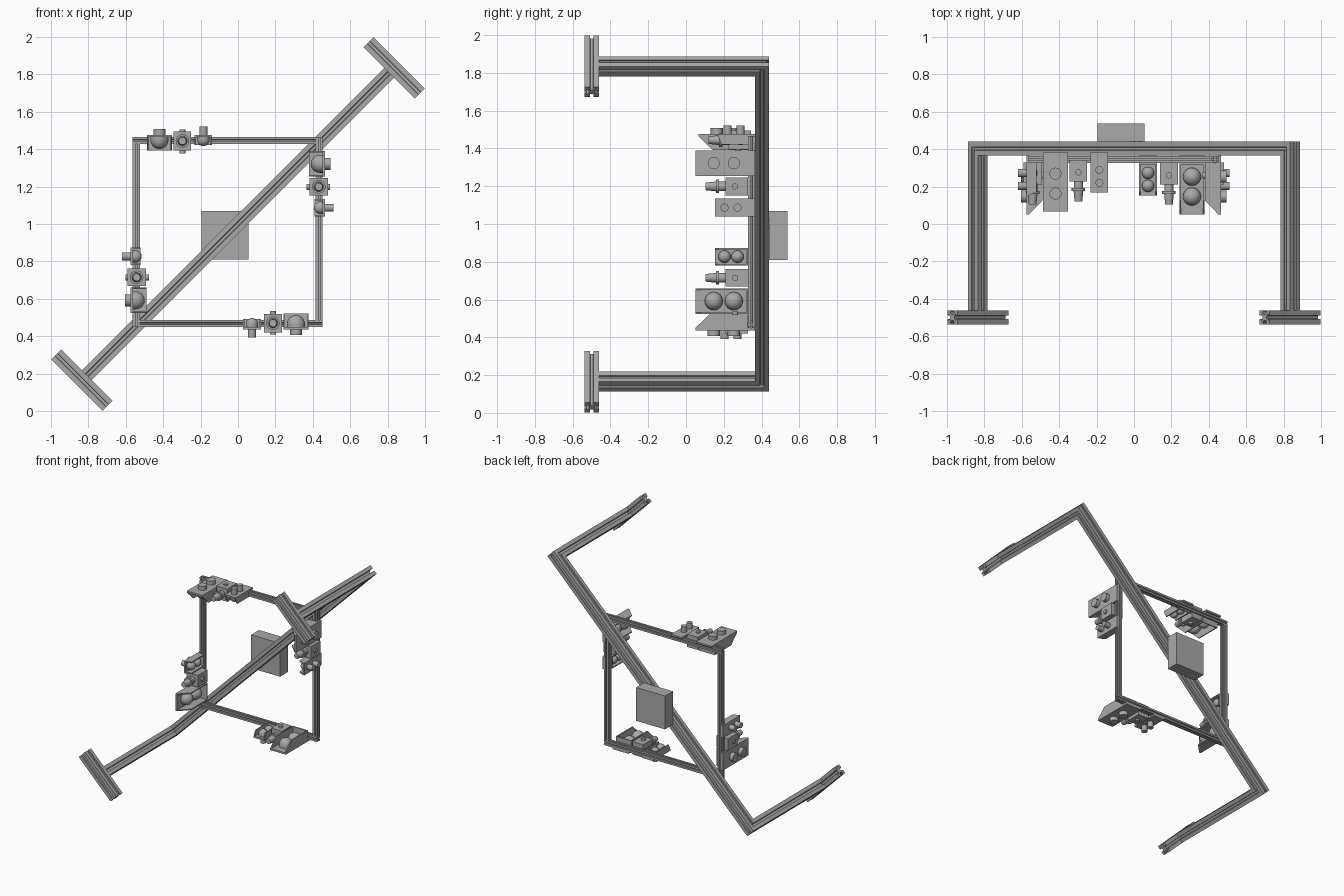
import bpy, bmesh, math
from mathutils import Matrix, Vector

cube = bpy.data.objects.get("Cube")
if cube:
    bpy.data.objects.remove(cube, do_unlink=True)

grey = bpy.data.materials.new("aluminium_grey")
grey.use_nodes = True
COLOUR = (0.4, 0.4, 0.4, 1)
grey.diffuse_color = COLOUR
grey.node_tree.nodes["Principled BSDF"].inputs["Base Color"].default_value = COLOUR


def finish(name, bm):
    """Turn a bmesh into a grey mesh with sharp edges kept."""
    bmesh.ops.recalc_face_normals(bm, faces=bm.faces)
    mesh = bpy.data.meshes.new(name)
    bm.to_mesh(mesh)
    bm.free()
    mesh.materials.append(grey)
    mesh.shade_smooth()
    mesh.set_sharp_from_angle(angle=math.radians(30))
    return mesh


def place(name, mesh, matrix):
    ob = bpy.data.objects.new(name, mesh)
    ob.matrix_world = matrix
    bpy.context.collection.objects.link(ob)


def turn(degrees, axis):
    return Matrix.Rotation(math.radians(degrees), 4, axis)


def prism(bm, ring_a, ring_b):
    a = [bm.verts.new(p) for p in ring_a]
    b = [bm.verts.new(p) for p in ring_b]
    bm.faces.new(a)
    bm.faces.new(b)
    for i in range(len(a)):
        j = (i + 1) % len(a)
        bm.faces.new((a[i], a[j], b[j], b[i]))


def box(bm, x, y, z):
    size = Vector((x[1] - x[0], y[1] - y[0], z[1] - z[0]))
    mid = Vector((sum(x), sum(y), sum(z))) / 2
    bmesh.ops.create_cube(bm, size=1, matrix=Matrix.Translation(mid) @ Matrix.Diagonal(size).to_4x4())


def rod(bm, a, b, r1, r2=None):
    """Round rod or cone from a to b."""
    a, b = Vector(a), Vector(b)
    m = Matrix.Translation((a + b) / 2) @ (b - a).to_track_quat('Z', 'Y').to_matrix().to_4x4()
    bmesh.ops.create_cone(bm, cap_ends=True, segments=24, radius1=r1,
                          radius2=r1 if r2 is None else r2, depth=(b - a).length, matrix=m)


def slotted_bar(name, half, z0, z1, miter0=0, miter1=0):
    """T-slot extrusion along local z; miters slant the ends along local y."""
    quarter = [(1, -1), (1, -.26), (.76, -.26), (.76, -.5), (.42, -.2),
               (.42, .2), (.76, .5), (.76, .26), (1, .26)]
    ring = []
    for k in range(4):
        spin = Matrix.Rotation(k * math.pi / 2, 2)
        ring += [spin @ Vector(p) * half for p in quarter]
    bm = bmesh.new()
    prism(bm, [(p.x, p.y, z0 + miter0 * p.y) for p in ring],
          [(p.x, p.y, z1 + miter1 * p.y) for p in ring])
    return finish(name, bm)


# Main stand: diagonal beam, two forward arms, two crossbar feet
H = 0.0375
REACH = 0.835
half_beam = REACH * math.sqrt(2)
place("diagonal_beam", slotted_bar("diagonal_beam", H, -half_beam, half_beam, -1, 1),
      Matrix.Translation((0, 0.4025, 1)) @ turn(45, 'Y'))
arm = slotted_bar("arm", H, 0, 0.865, -1, 0)
foot = slotted_bar("foot", H, -0.193, 0.193)
for side, label in ((1, "left"), (-1, "right")):
    x, z = side * REACH, 1 + side * REACH
    place(label + "_arm", arm, Matrix.Translation((x, 0.4025, z))
          @ turn(45 if side > 0 else 225, 'Y') @ turn(90, 'X'))
    place(label + "_foot", foot, Matrix.Translation((x, -0.499, z)) @ turn(-45, 'Y'))

# Control box on the back
bm = bmesh.new()
box(bm, (-0.195, 0.055), (0.44, 0.537), (0.81, 1.07))
place("control_box", finish("control_box", bm), Matrix())


# Sensor parts, drawn for the top bar: x along the bar, z outward
def twin_dome_unit(name, x, half, y0, slope, inner, centres, dome_r, dome_z, knob_r, knob_top):
    """Open wedge housing with two inward domes and two outward knobs."""
    plate, top, back, wall = 0.507, 0.52, 0.325, 0.008
    bm = bmesh.new()
    box(bm, (x - half, x + half), (y0, 0.365), (plate, top))
    box(bm, (x - half, x + half), (back - wall, back), (inner, plate))
    side = [(y0, plate), (y0 + slope, inner), (back, inner), (back, plate)]
    for xa in (x - half, x + half - wall):
        prism(bm, [(xa, y, z) for y, z in side], [(xa + wall, y, z) for y, z in side])
    for y in centres:
        ball = bmesh.ops.create_uvsphere(bm, u_segments=24, v_segments=12, radius=dome_r,
                                         matrix=Matrix.Translation((x, y, dome_z)))
        upper = [v for v in ball["verts"] if v.co.z > dome_z + 0.001]
        bmesh.ops.delete(bm, geom=upper, context='VERTS')
        rod(bm, (x, y, dome_z), (x, y, plate + 0.002), dome_r)
        rod(bm, (x, y, top - 0.002), (x, y, knob_top), knob_r)
    return finish(name, bm)


def nozzle_unit(name, x, z):
    """Square block with side studs and a forward nozzle."""
    bm = bmesh.new()
    box(bm, (x - .047, x + .047), (0.21, 0.3275), (z - .05, z + .05))
    rod(bm, (x, 0.26, z - .066), (x, 0.26, z + .06), 0.016)
    rod(bm, (x, 0.211, z), (x, 0.17, z), 0.025)
    rod(bm, (x, 0.176, z), (x, 0.16, z), 0.036)
    rod(bm, (x, 0.161, z), (x, 0.103, z), 0.026, 0.02)
    return finish(name, bm)


frame_bar = slotted_bar("frame_bar", 0.0188, -0.508, 0.47)
units = {
    "large_sensor": twin_dome_unit("large_sensor", -0.365, 0.0675, 0.05, 0.075, 0.435,
                                   (0.147, 0.253), 0.048, 0.492, 0.032, 0.55),
    "nozzle": nozzle_unit("nozzle", -0.242, 0.487),
    "small_sensor": twin_dome_unit("small_sensor", -0.13, 0.047, 0.153, 0.02, 0.465,
                                   (0.204, 0.273), 0.033, 0.493, 0.021, 0.565),
}

# Square frame: one bar and one sensor cluster, turned four times
for k, label in enumerate(("top", "left", "bottom", "right")):
    pose = Matrix.Translation((-0.055, 0, 0.957)) @ turn(90 * k, 'Y')
    place(label + "_frame_bar", frame_bar,
          pose @ Matrix.Translation((0, 0.346, 0.489)) @ turn(90, 'Y'))
    shift = Matrix.Translation((0, 0.016 if label == "top" else 0, 0))
    for part, mesh in units.items():
        place(label + "_" + part, mesh, pose @ shift)
